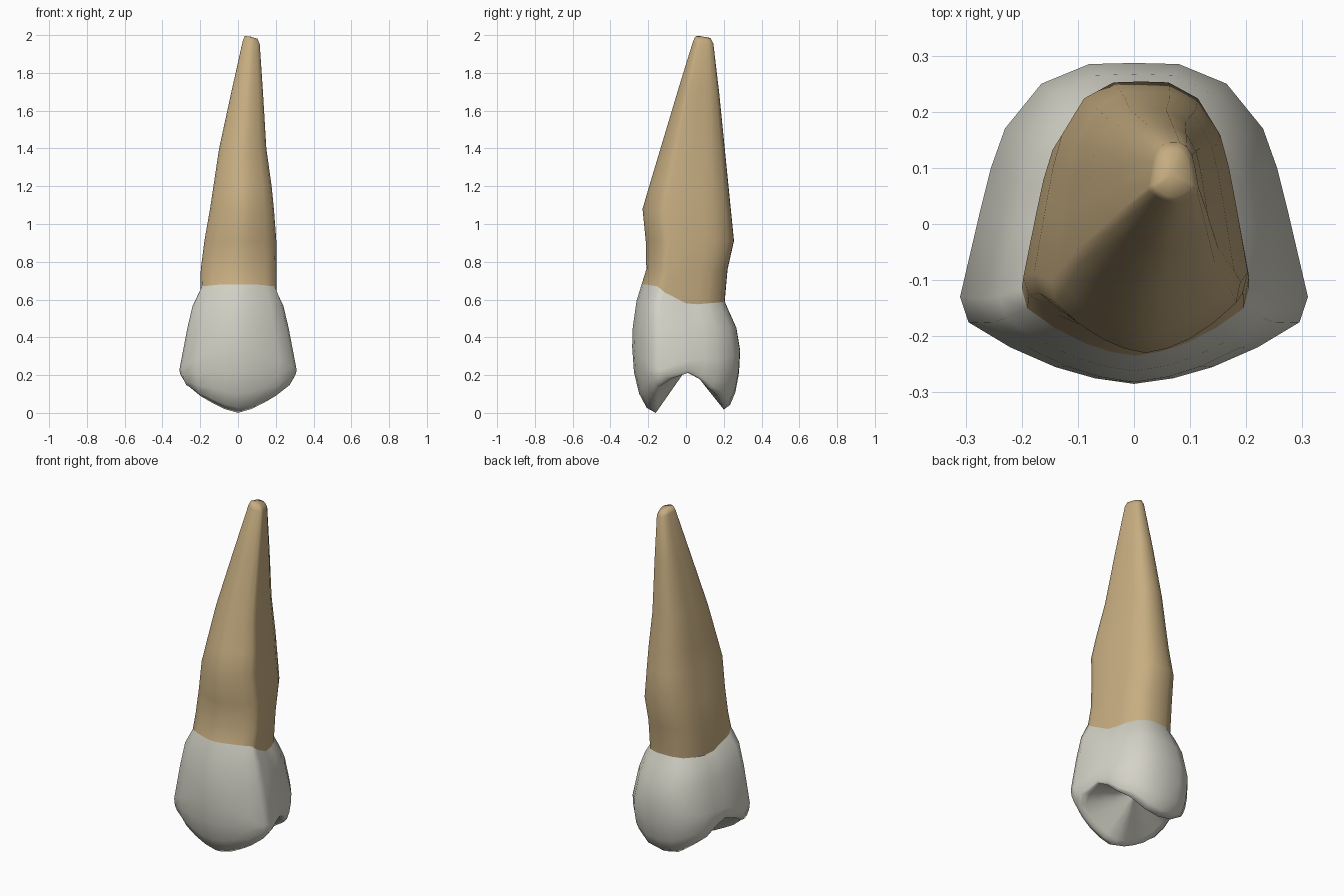
import bpy, bmesh, math
from mathutils import Vector

if "Cube" in bpy.data.objects:
    bpy.data.objects.remove(bpy.data.objects["Cube"])


def material(name, rgb):
    m = bpy.data.materials.new(name)
    m.diffuse_color = (*rgb, 1)
    m.use_nodes = True
    m.node_tree.nodes["Principled BSDF"].inputs["Base Color"].default_value = m.diffuse_color
    return m


enamel = material("enamel white", (0.66, 0.65, 0.57))
dentine = material("root tan", (0.57, 0.42, 0.22))

# Half outlines, front centre -> right -> back centre
BELLY = [(0, -.285, .35), (.07, -.275, .34), (.14, -.255, .32), (.22, -.22, .28),
         (.295, -.175, .24), (.31, -.13, .23), (.275, .02, .28), (.255, .10, .28),
         (.23, .17, .28), (.165, .25, .30), (.08, .285, .33), (0, .287, .33)]
RIDGE = [(0, -.16, 0), (.07, -.165, .02), (.14, -.168, .055), (.20, -.16, .09),
         (.26, -.14, .14), (.278, -.08, .18), (.262, .01, .212), (.245, .07, .18),
         (.22, .12, .13), (.17, .17, .09), (.09, .195, .035), (0, .20, .018)]
NECK_Z = [.68, .68, .68, .675, .67, .64, .58, .575, .58, .585, .59, .59]


def full(half):
    """Mirror a half outline into a closed ring."""
    return [Vector(p) for p in half] + [Vector((-x, y, z)) for x, y, z in half[-2:0:-1]]


def section(xl, xr, yf, yb, heights):
    """Belly outline fitted to the given extents."""
    if not isinstance(heights, list):
        heights = [heights] * len(BELLY)
    half = [(x / .31, (y - .001) / .286, z) for (x, y, _), z in zip(BELLY, heights)]
    return [Vector(((xl + xr) / 2 + p.x * (xr - xl) / 2,
                    (yf + yb) / 2 + p.y * (yb - yf) / 2, p.z)) for p in full(half)]


def loft(name, rings, mats, start=None, end=None):
    """Skin the rings from bottom to top, with optional closing points."""
    bm = bmesh.new()
    rows = [[bm.verts.new(p) for p in r] for r in rings]
    n = len(rows[0])
    for a, b in zip(rows, rows[1:]):
        for i in range(n):
            j = (i + 1) % n
            bm.faces.new((a[i], a[j], b[j], b[i]))
    if start is not None:
        c = bm.verts.new(start)
        for i in range(n):
            bm.faces.new((c, rows[0][(i + 1) % n], rows[0][i])).material_index = 1
    if end is not None:
        c = bm.verts.new(end)
        for i in range(n):
            bm.faces.new((rows[-1][i], rows[-1][(i + 1) % n], c))
    me = bpy.data.meshes.new(name)
    bm.to_mesh(me)
    bm.free()
    for m in mats:
        me.materials.append(m)
    for p in me.polygons:
        p.use_smooth = True
    ob = bpy.data.objects.new(name, me)
    bpy.context.collection.objects.link(ob)
    return ob


ridge, belly = full(RIDGE), full(BELLY)
pit = Vector((0, .015, .25))
neck = section(-.2, .205, -.235, .205, NECK_Z)

# Crown: chewing surface from the pit to the cusp ridge
rings = [[pit.lerp(p, t) for p in ridge] for t in (.12, .4, .7, .9)]
rings.append(ridge)
# rounded shoulder from the ridge out to the belly
for k in range(1, 5):
    a = k * math.pi / 8
    s, c = math.sin(a), 1 - math.cos(a)
    rings.append([Vector((r.x + (b.x - r.x) * s, r.y + (b.y - r.y) * s,
                          r.z + (b.z - r.z) * c)) for r, b in zip(ridge, belly)])
# upper crown narrowing to the neck
rings.append(section(-.268, .268, -.282, .267, .45))
rings.append(section(-.24, .24, -.262, .228, [.45 + (z - .45) * .62 for z in NECK_Z]))
rings.append(neck)
loft("crown", rings, [enamel, dentine], start=pit)

# Root: leaning, tapering stack of sections with a slanted tip
root = [neck]
for s in [(-.197, .205, -.21, .22, .76), (-.178, .203, -.213, .254, .91),
          (-.148, .19, -.23, .237, 1.08), (-.13, .178, -.195, .225, 1.2),
          (-.10, .15, -.135, .205, 1.4), (-.035, .132, -.045, .175, 1.7),
          (.026, .115, .037, .145, 1.96), (.036, .103, .048, .132, 1.985)]:
    root.append(section(*s))
for ring in root[-2:]:
    for p in ring:
        p.z -= .22 * (p.x - .07) + .12 * (p.y - .09)
loft("root", root, [dentine], end=Vector((.066, .088, 1.992)))
